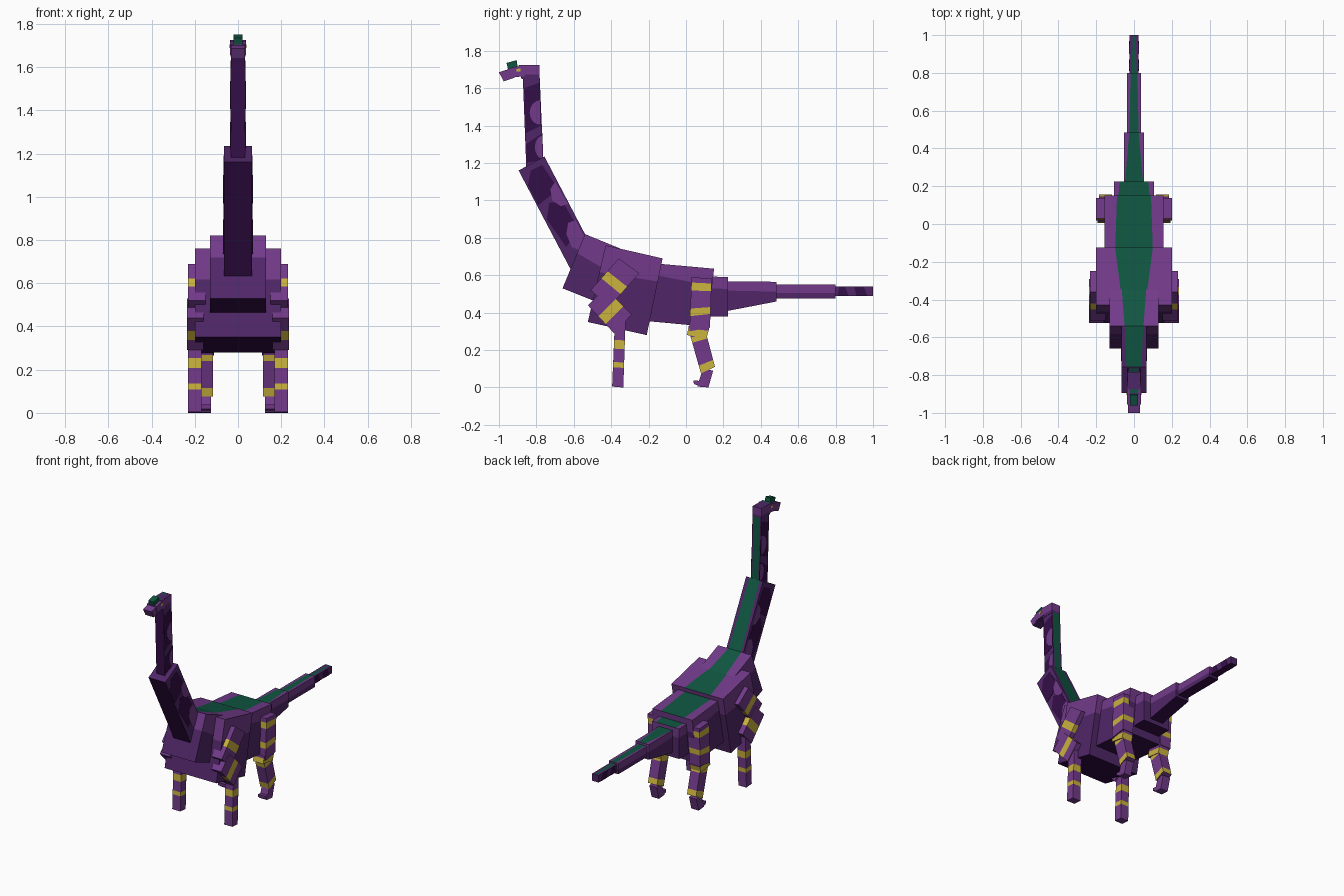
import bpy, bmesh, math
from mathutils import Vector

if "Cube" in bpy.data.objects:
    bpy.data.objects.remove(bpy.data.objects["Cube"])


def linear(c):
    c /= 255
    return c / 12.92 if c < 0.04 else ((c + 0.055) / 1.055) ** 2.4


MATS = []
for mat_name, rgb in [("light purple", (114, 58, 138)), ("mid purple", (80, 38, 104)),
                      ("dark purple", (52, 14, 72)), ("dark green", (16, 86, 65)),
                      ("yellow", (202, 179, 62))]:
    m = bpy.data.materials.new(mat_name)
    m.diffuse_color = (*[linear(c) for c in rgb], 1)
    m.use_nodes = True
    m.node_tree.nodes["Principled BSDF"].inputs["Base Color"].default_value = m.diffuse_color
    MATS.append(m)
LIGHT, MID, DARK, GREEN, YELLOW = range(5)


def make(name, bm):
    bmesh.ops.recalc_face_normals(bm, faces=bm.faces)
    me = bpy.data.meshes.new(name)
    bm.to_mesh(me)
    bm.free()
    for m in MATS:
        me.materials.append(m)
    ob = bpy.data.objects.new(name, me)
    bpy.context.collection.objects.link(ob)
    return ob


def segment(name, quad, h, stripe=(0, 0), split=(0.4, 0.4), cols=(LIGHT, MID, DARK)):
    """Tapered block: quad = (y, z) of top front, top back, bottom back, bottom front."""
    a, b, c, d = [Vector(p) for p in quad]
    upper, lower, belly = cols
    bm = bmesh.new()
    rings = []
    for top, bot, w, s in ((a, d, stripe[0], split[0]), (b, c, stripe[1], split[1])):
        mid = top.lerp(bot, s)
        w = max(w, 0.003)
        pts = [(-h, top), (-w, top), (w, top), (h, top), (h, mid), (h, bot), (-h, bot), (-h, mid)]
        rings.append([bm.verts.new((x, p.x, p.y)) for x, p in pts])
    back = GREEN if max(stripe) > 0 else upper
    cols8 = [upper, back, upper, upper, lower, belly, lower, upper]
    for i, col in enumerate(cols8):
        j = (i + 1) % 8
        bm.faces.new((rings[0][i], rings[0][j], rings[1][j], rings[1][i])).material_index = col
    for r in rings:
        bm.faces.new([r[i] for i in (0, 1, 2, 3, 4, 7)]).material_index = upper
        bm.faces.new([r[i] for i in (7, 4, 5, 6)]).material_index = lower
    return make(name, bm)


def limb(name, start, end, x0, x1, bands=()):
    """Mirrored pair of leg blocks; bands = (from, to) fractions painted yellow."""
    cuts = sorted({0.0, 1.0, *[t for band in bands for t in band]})
    for side, label in ((1, "right"), (-1, "left")):
        bm = bmesh.new()
        rings = []
        for t in cuts:
            f = Vector(start[0]).lerp(Vector(end[0]), t)
            k = Vector(start[1]).lerp(Vector(end[1]), t)
            rings.append([bm.verts.new((side * x, p.x, p.y))
                          for x, p in ((x0, f), (x1, f), (x1, k), (x0, k))])
        for n in range(len(cuts) - 1):
            tm = (cuts[n] + cuts[n + 1]) / 2
            col = YELLOW if any(lo < tm < hi for lo, hi in bands) else LIGHT
            for i in range(4):
                j = (i + 1) % 4
                bm.faces.new((rings[n][i], rings[n][j], rings[n + 1][j],
                              rings[n + 1][i])).material_index = col
        bm.faces.new(rings[0]).material_index = LIGHT
        bm.faces.new(rings[-1]).material_index = LIGHT
        make(f"{name}_{label}", bm)


def patch(name, pts, x, col):
    """Thin painted plate on both flanks."""
    for side, label in ((1, "right"), (-1, "left")):
        bm = bmesh.new()
        lo, hi = [[bm.verts.new((side * (x + dx), y, z)) for y, z in pts] for dx in (-0.002, 0.002)]
        bm.faces.new(lo)
        bm.faces.new(hi)
        for i in range(len(pts)):
            j = (i + 1) % len(pts)
            bm.faces.new((lo[i], lo[j], hi[j], hi[i]))
        for f in bm.faces:
            f.material_index = col
        make(f"{name}_{label}", bm)


def spot(y, z, ry, rz, a0=90, a1=270):
    """Half-oval outline whose flat side lies on the back edge."""
    return [(y + ry * math.cos(math.radians(a0 + (a1 - a0) * i / 8)),
             z + rz * math.sin(math.radians(a0 + (a1 - a0) * i / 8))) for i in range(9)]


# Torso
segment("chest", [(-.54, .82), (-.345, .74), (-.46, .45), (-.66, .53)], .13, (.05, .065), (.35, .45))
segment("shoulders", [(-.43, .76), (-.125, .69), (-.21, .28), (-.525, .35)], .2, (.06, .1), (.35, .3))
segment("hips", [(-.15, .662), (.15, .635), (.115, .325), (-.21, .355)], .155, (.1, .09), (.2, .3))

# Tail
segment("tail_base", [(.08, .595), (.225, .59), (.225, .38), (.08, .38)], .105, (.09, .075), (.3, .3))
segment("tail_middle", [(.2, .567), (.485, .565), (.485, .46), (.2, .405)], .052, (.05, .025), (.3, .5))
segment("tail_thin", [(.47, .55), (.8, .55), (.8, .475), (.47, .475)], .037, (.025, .018), (.6, .6))
segment("tail_tip", [(.79, .54), (1, .54), (1, .49), (.79, .49)], .025, (.015, .006), (.5, .5),
        (MID, MID, DARK))
patch("tail_mark_front", [(.81, .49), (.87, .49), (.85, .538), (.82, .538)], .025, DARK)
patch("tail_mark_back", [(.91, .49), (.97, .49), (.95, .538), (.9, .538)], .025, DARK)

# Neck
segment("lower_neck", [(-.757, 1.235), (-.517, .776), (-.593, .586), (-.895, 1.16)], .065,
        (.04, .05), (.5, .5), (MID, MID, DARK))
segment("upper_neck", [(-.785, 1.725), (-.762, 1.19), (-.853, 1.15), (-.875, 1.725)], .032,
        (.024, .024), (.45, .45), (MID, MID, DARK))
patch("lower_neck_band_top", [(-.83, 1.16), (-.77, 1.19), (-.68, 1.06), (-.79, .975), (-.845, 1.08)], .065, DARK)
patch("lower_neck_band_low", [(-.73, .99), (-.655, .985), (-.575, .85), (-.64, .75), (-.745, .9)], .065, DARK)
patch("lower_neck_spot_top", [(-.7, 1.1), (-.725, 1.06), (-.715, 1.0), (-.67, .97), (-.63, .98)], .067, LIGHT)
patch("lower_neck_spot_low", [(-.59, .895), (-.63, .88), (-.64, .82), (-.61, .75), (-.56, .73), (-.54, .8)], .067, LIGHT)
patch("upper_neck_band_top", [(-.866, 1.6), (-.781, 1.63), (-.773, 1.4), (-.857, 1.36)], .032, DARK)
patch("upper_neck_band_low", [(-.856, 1.3), (-.768, 1.36), (-.763, 1.22), (-.85, 1.2)], .032, DARK)
patch("upper_neck_spot_top", spot(-.781, 1.47, .055, .065), .034, LIGHT)
patch("upper_neck_spot_low", spot(-.768, 1.285, .04, .06), .034, LIGHT)

# Head
segment("skull", [(-.895, 1.725), (-.783, 1.725), (-.782, 1.65), (-.88, 1.65)], .034, (.024, .024),
        (.7, .7), (LIGHT, MID, MID))
segment("face", [(-.955, 1.705), (-.86, 1.725), (-.86, 1.665), (-.945, 1.655)], .037, (0, 0),
        (.7, .7), (LIGHT, LIGHT, MID))
segment("snout", [(-1, 1.685), (-.93, 1.708), (-.92, 1.655), (-.975, 1.637)], .033, (0, 0),
        (.6, .6), (LIGHT, LIGHT, MID))
segment("crest", [(-.96, 1.735), (-.905, 1.75), (-.9, 1.71), (-.95, 1.695)], .02, (.012, .012),
        (.5, .5), (GREEN, GREEN, GREEN))
patch("eye", [(-.905, 1.688), (-.885, 1.69), (-.885, 1.705), (-.905, 1.703)], .037, YELLOW)

# Front legs
limb("front_upper_arm", [(-.36, .69), (-.25, .61)], [(-.51, .52), (-.41, .43)], .15, .232, [(.4, .62)])
limb("front_forearm", [(-.525, .44), (-.43, .53)], [(-.385, .29), (-.29, .39)], .16, .237, [(.4, .68)])
limb("front_shin", [(-.38, .36), (-.323, .36)], [(-.395, 0.005), (-.335, 0)], .17, .232,
     [(.3, .43), (.63, .71)])

# Back legs
limb("back_thigh", [(.03, .59), (.138, .582)], [(.018, .3), (.128, .32)], .115, .2,
     [(.1, .25), (.58, .72)])
limb("back_knee", [(.015, .33), (.125, .32)], [(.005, .28), (.11, .265)], .112, .192, [(.3, 1)])
limb("back_shin", [(.022, .28), (.105, .3)], [(.08, .075), (.155, .11)], .116, .186,
     [(.06, .2), (.8, 1)])
limb("back_foot", [(.09, .1), (.145, .09)], [(.06, .005), (.12, 0)], .125, .182)
limb("back_toe", [(.04, .038), (.075, .035)], [(.042, .018), (.075, .008)], .125, .182)
